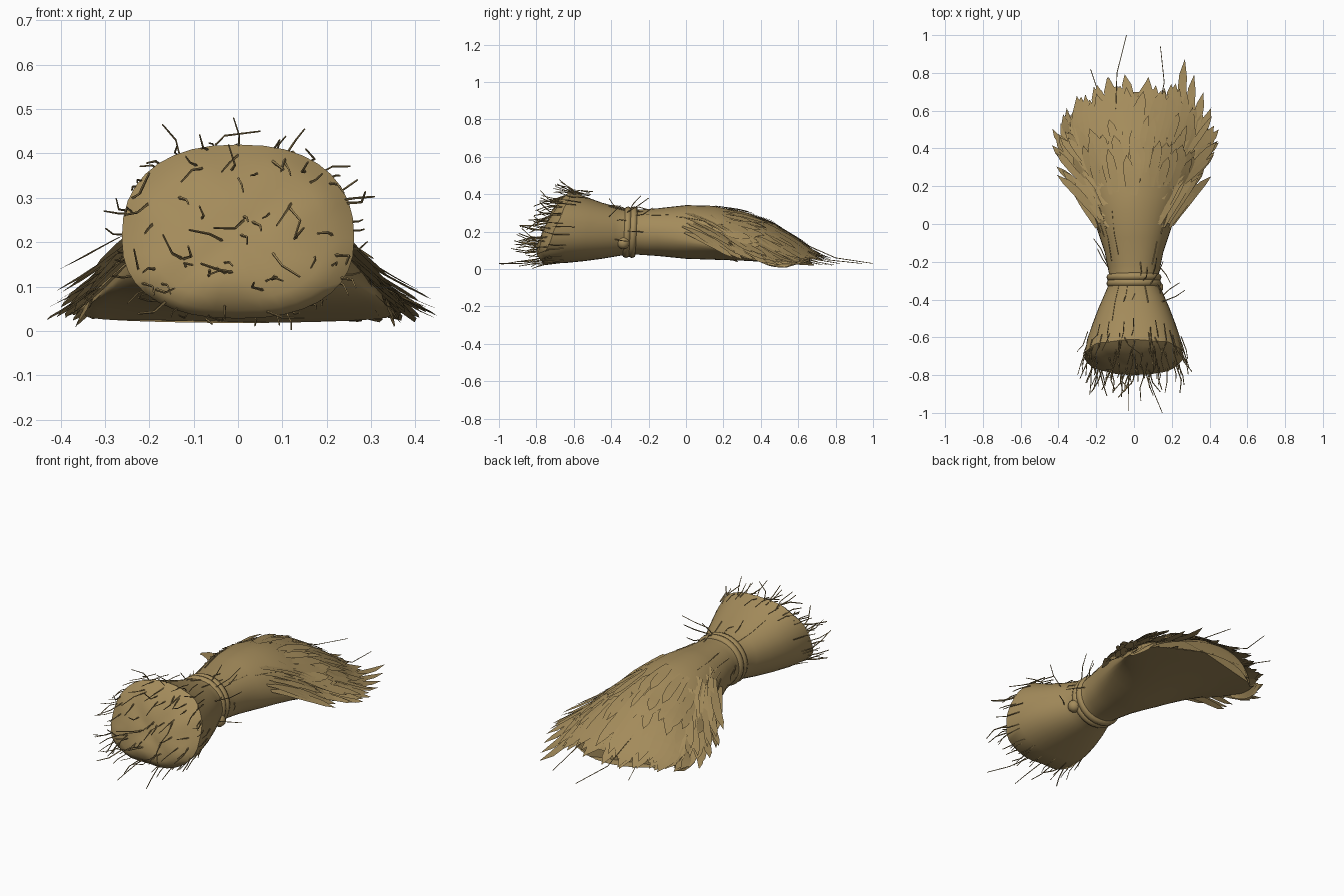
import bpy, bmesh, math, random
from mathutils import Vector

if "Cube" in bpy.data.objects:
    bpy.data.objects.remove(bpy.data.objects["Cube"])

random.seed(7)
R = random.uniform
straw = bpy.data.materials.new("straw tan")
straw.diffuse_color = (0.37, 0.26, 0.105, 1)
straw.use_nodes = True
straw.node_tree.nodes["Principled BSDF"].inputs["Base Color"].default_value = straw.diffuse_color

# y, half width, bottom z, top z, height fraction of widest point, squareness
ST = [(-0.72, .262, .028, .42, .46, .85), (-0.60, .247, .035, .41, .47, .88), (-0.45, .19, .055, .355, .5, .9),
      (-0.30, .125, .08, .315, .5, .95), (-0.15, .155, .07, .325, .46, .95), (0.0, .205, .055, .342, .36, 1),
      (0.15, .26, .05, .338, .26, 1.12), (0.30, .305, .045, .305, .16, 1.25), (0.45, .33, .037, .25, .12, 1.25),
      (0.60, .34, .025, .155, .14, 1.2), (0.70, .33, .018, .08, .2, 1.1), (0.85, .31, .014, .03, .3, 1)]


def station(y):
    y = max(ST[0][0], min(ST[-1][0], y))
    for a, b in zip(ST, ST[1:]):
        if y <= b[0]:
            t = (y - a[0]) / (b[0] - a[0])
            return [p + (q - p) * t for p, q in zip(a[1:], b[1:])]


def surf(y, th, k=1.0):
    """Point on the bundle skin; th=90 degrees is the top. The tail end is rounded in plan."""
    w, b, t, f, e = station(y)
    c, s = math.cos(th), math.sin(th)
    zc = b + f * (t - b)
    x = w * k * math.copysign(abs(c) ** e, c)
    h = (t - zc) if s > 0 else (zc - b)
    y -= .16 * min(1, max(0, (y - .2) / .45)) * (x / w) ** 2
    return Vector((x, y, zc + h * k * math.copysign(abs(s) ** e, s)))


def finish(bm, name, angle=40):
    me = bpy.data.meshes.new(name)
    bm.to_mesh(me)
    bm.free()
    ob = bpy.data.objects.new(name, me)
    bpy.context.collection.objects.link(ob)
    me.materials.append(straw)
    bpy.ops.object.select_all(action='DESELECT')
    ob.select_set(True)
    bpy.context.view_layer.objects.active = ob
    bpy.ops.object.shade_smooth_by_angle(angle=math.radians(angle))
    return ob


def bridge(bm, a, b):
    n = len(a)
    for i in range(n):
        bm.faces.new((a[i], a[(i + 1) % n], b[(i + 1) % n], b[i]))


def tube(bm, pts, r, n=4, close=False):
    """Tube through points, tapering a little unless closed."""
    pts = [Vector(p) for p in pts]
    m, rings = len(pts), []
    span = pts[-1] - pts[0]
    ref = Vector((0, 1, 0)) if close or abs(span.y) < .5 * span.length else Vector((.3, 0, 1))
    for i, p in enumerate(pts):
        if close:
            d = pts[(i + 1) % m] - pts[i - 1]
        else:
            d = pts[min(i + 1, m - 1)] - pts[max(i - 1, 0)]
        d.normalize()
        u = d.cross(ref).normalized()
        v = d.cross(u)
        q = r if close else r * (1 - .35 * i / (m - 1))
        rings.append([bm.verts.new(p + (u * math.cos(a) + v * math.sin(a)) * q)
                      for a in [2 * math.pi * j / n for j in range(n)]])
    for a, b in zip(rings, rings[1:]):
        bridge(bm, a, b)
    if close:
        bridge(bm, rings[-1], rings[0])
    else:
        bm.faces.new(rings[0][::-1])
        bm.faces.new(rings[-1])


# Bundle body: lofted sections with a slanted, bulging, uneven cut end
def cut_point(th, k):
    p = surf(-.72, th, k)
    p.y = -.815 + .42 * max(0, p.z - .08) + .06 * k ** 4 + .007 * math.sin(31 * p.x + 2) * math.sin(37 * p.z)
    return p


N = 36
TH = [2 * math.pi * i / N for i in range(N)]
bm = bmesh.new()
rings = []
centre = bm.verts.new(cut_point(0, 0))
for k in (.25, .5, .75, .9, 1):
    rings.append([bm.verts.new(cut_point(th, k)) for th in TH])
edge = [v.co.copy() for v in rings[-1]]
for f in (.35, .7):
    rings.append([bm.verts.new(surf(e.y + (-.45 - e.y) * f, th)) for e, th in zip(edge, TH)])
for y in [-.45, -.38, -.3, -.22, -.15, -.07, 0, .08, .15, .23, .3, .38, .45, .53, .6, .66, .7]:
    rings.append([bm.verts.new(surf(y, th)) for th in TH])
for i in range(N):
    bm.faces.new((centre, rings[0][(i + 1) % N], rings[0][i]))
for a, b in zip(rings, rings[1:]):
    bridge(bm, a, b)
bm.faces.new(rings[-1])
bmesh.ops.recalc_face_normals(bm, faces=bm.faces)
finish(bm, "straw_bundle", 55)

# Twine: two loops and a knot on the right side
bm = bmesh.new()
for y, r in ((-.315, .021), (-.283, .021)):
    tube(bm, [(.125 * math.cos(a), y + .006 * math.sin(a), .197 + .117 * math.sin(a))
              for a in [2 * math.pi * i / 32 for i in range(32)]], r, 8, True)
bmesh.ops.recalc_face_normals(bm, faces=bm.faces)
finish(bm, "twine_binding", 60)
bm = bmesh.new()
bmesh.ops.create_icosphere(bm, subdivisions=2, radius=.034)
bmesh.ops.translate(bm, verts=bm.verts, vec=(.122, -.335, .14))
finish(bm, "twine_knot", 60)


# Leafy straw blades following the skin of the fanned end
def blade(bm, y0, th, length, width, lift, splay, sag=0.0):
    n, pts, tan = 5, [], []
    for i in range(n + 1):
        t = i / n
        y = y0 + length * t
        p = surf(y, th)
        tan.append((surf(y, th + .02) - p).normalized())
        out = Vector((p.x, 0, max(.05, p.z - .05))).normalized()
        p += out * (.003 + lift * t)
        p.x += math.copysign(splay * t ** 1.3, p.x)
        p.z = max(.014, p.z * (1 - sag * t ** 1.3))
        pts.append(p)
    d = pts[-1] - pts[0]
    flat = Vector((-d.y, d.x, 0)).normalized()
    mix = .6 if sag else .15
    rows = []
    for i in range(n):
        t = i / n
        side = (tan[i] * (1 - mix) + flat * mix).normalized()
        w = width * (.3 + .7 * math.sin(math.pi * min(1, .08 + .8 * t)))
        rows.append([bm.verts.new(pts[i] - side * w / 2), bm.verts.new(pts[i] + side * w / 2)])
        if i:
            bm.faces.new((*rows[-2], *rows[-1][::-1]))
    bm.faces.new((*rows[-1], bm.verts.new(pts[-1])))


bm = bmesh.new()
for i in range(90):       # upper layers
    th = math.pi / 2 + R(-1, 1) * 1.2
    blade(bm, R(.15, .46), th, R(.16, .25), R(.03, .055), R(.0, .016), R(0, .03))
for i in range(64):       # ragged tip fringe
    th = math.pi * (i + .5) / 64 + R(-.03, .03)
    y0 = R(.42, .52)
    blade(bm, y0, th, R(.70, .80) - y0, R(.05, .075), R(0, .015), R(.0, .04))
for s in (0, 1):          # side tufts drooping outwards
    for i in range(42):
        a = R(.1, .95)
        th = math.pi - a if s else a
        y0 = R(-.02, .42)
        blade(bm, y0, th, R(.20, .30), R(.03, .05), R(.0, .03), R(.03, .11), R(.3, .65))
for i in range(20):       # underside layer
    blade(bm, R(.45, .5), math.radians(R(190, 350)), R(.17, .25), R(.04, .06), 0, .01)
finish(bm, "straw_blades", 60)

# Loose bent straws sticking out of the cut end and its rim
bm = bmesh.new()


def stray(p, d, length, r, bend=.45):
    d = Vector(d).normalized()
    mid = p + d * length * R(.4, .65)
    d2 = (d + Vector((R(-bend, bend), R(-bend, bend), R(-bend, bend)))).normalized()
    pts = [p - d * .02, mid, mid + d2 * length * .5]
    for q in pts:
        q.z = max(.012, q.z)
        q.y = max(-.985, q.y)
    tube(bm, pts, r)


for i in range(50):       # cut face
    p = cut_point(R(0, 2 * math.pi), math.sqrt(R(0, .95)))
    stray(p, (R(-.4, .4), -1, R(-.4, .2)), R(.06, .16), R(.003, .004))
for i in range(40):       # rim
    th = 2 * math.pi * i / 40 + R(-.1, .1)
    p = cut_point(th, .98)
    p.y += R(0, .1)
    stray(p, (math.cos(th) * R(.2, .5), -1, math.sin(th) * R(.0, .25)), R(.06, .14), R(.0025, .0035))
for i in range(12):       # around the binding
    th = R(-.4, math.pi + .4)
    p = surf(R(-.42, -.2), th)
    stray(p, (math.cos(th) * .4, R(-1, 1), math.sin(th) * .25), R(.09, .16), .003)
for i in range(16):       # lying on the bundle
    th, y, s = R(.2, 2.9), R(-.55, .35), R(.12, .25)
    tube(bm, [surf(y + s * t, th + R(-.06, .06), 1.01) for t in (0, .5, 1)], .003)
# Longest strays that reach the ends
for pts in ([(-.1, .55, .17), (-.09, .8, .06), (-.04, 1.0, .03)], [(.13, .6, .12), (.16, .75, .05), (.14, .94, .03)],
            [(-.17, .55, .14), (-.19, .7, .05), (-.23, .82, .03)], [(.05, -.72, .05), (.1, -.88, .03), (.15, -1.0, .03)],
            [(-.03, -.75, .06), (-.03, -.9, .04), (-.03, -.99, .025)], [(.11, -.7, .04), (.12, -.78, .02), (.12, -.82, .003)],
            [(0, -.6, .4), (.003, -.63, .44), (-.01, -.68, .48)], [(-.13, -.58, .39), (-.14, -.61, .43), (-.17, -.67, .465)],
            [(.11, -.6, .4), (.13, -.64, .43), (.15, -.69, .455)], [(-.05, -.6, .42), (-.03, -.64, .44), (.05, -.7, .45)]):
    tube(bm, pts, .0028)
bmesh.ops.recalc_face_normals(bm, faces=bm.faces)
finish(bm, "loose_straws", 30)

# Broad blades splaying at the edges of the tip
bm = bmesh.new()
for y0, th, l, sp in ((.52, .75, .44, .03), (.5, .6, .40, .05), (.48, .5, .34, .08), (.45, .4, .3, .1),
                      (.38, .35, .28, .1), (.25, .4, .28, .12), (.3, 2.8, .3, .07), (.02, 2.6, .26, .15)):
    blade(bm, y0, th, l, .05, .01, sp, .3)
finish(bm, "splayed_blades", 60)
